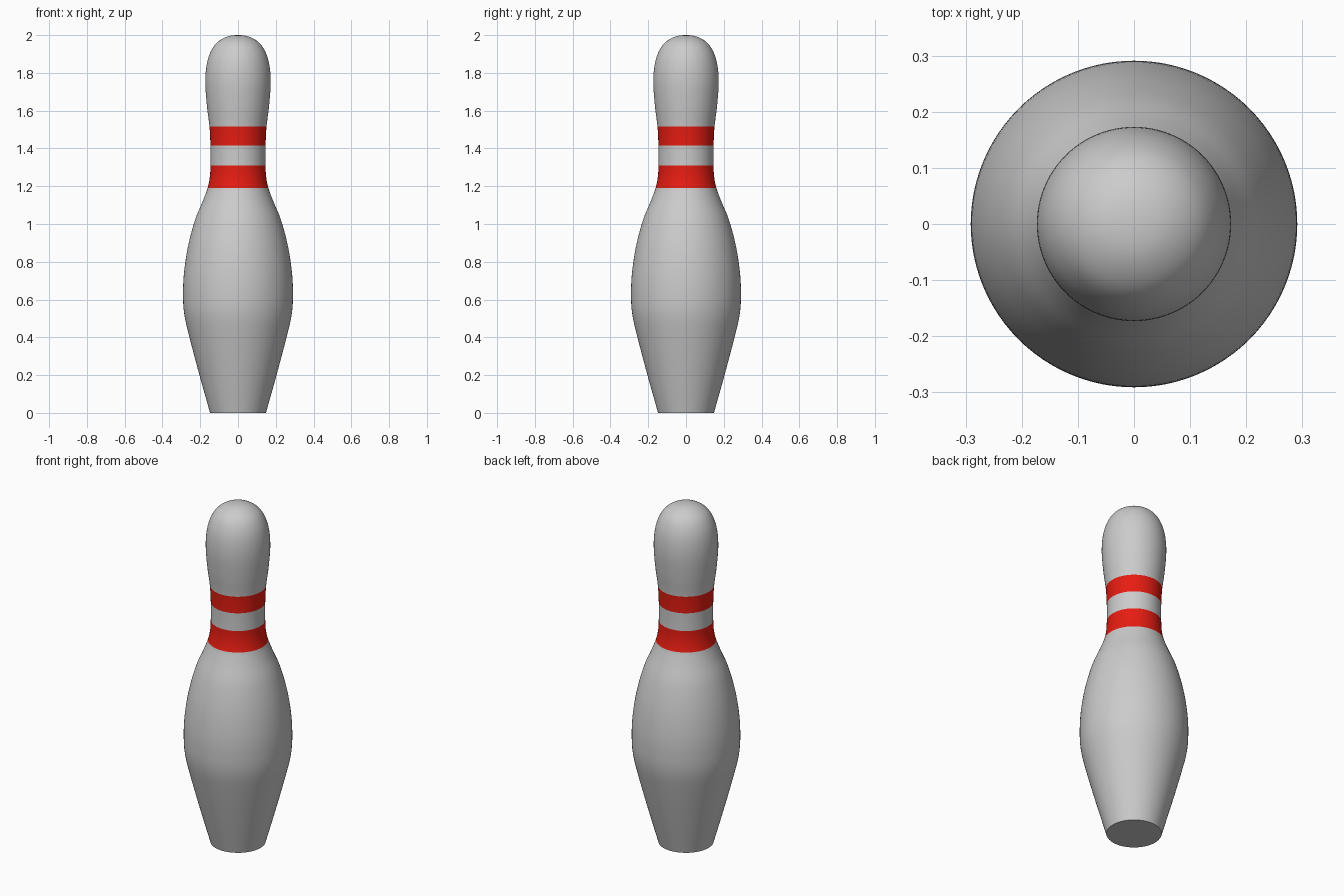
import bpy, bmesh, math
from mathutils import Vector

if "Cube" in bpy.data.objects:
    bpy.data.objects.remove(bpy.data.objects["Cube"])

SIDES = 96
STEPS = 5

# Silhouette as (radius, height), from the foot to the crown
PROFILE = [(0.148, 0), (0.204, 0.2), (0.257, 0.4), (0.284, 0.52), (0.291, 0.62),
           (0.286, 0.74), (0.265, 0.88), (0.228, 1.02), (0.187, 1.12),
           (0.161, 1.19), (0.149, 1.25), (0.146, 1.31), (0.146, 1.415),
           (0.151, 1.515), (0.164, 1.62), (0.173, 1.74), (0.168, 1.83),
           (0.150, 1.90), (0.117, 1.955), (0.063, 1.99), (0, 2)]
BANDS = [(1.19, 1.31), (1.415, 1.515)]


def smooth_curve(points, steps):
    """Catmull-Rom curve through all points, mirrored over the axis at the crown."""
    p = [Vector(q) for q in points]
    p = [2 * p[0] - p[1]] + p + [Vector((-p[-2].x, p[-2].y))]
    out = []
    for a, b, c, d in zip(p, p[1:], p[2:], p[3:]):
        for i in range(steps):
            t = i / steps
            out.append(0.5 * (2 * b + (c - a) * t + (2 * a - 5 * b + 4 * c - d) * t ** 2
                              + (3 * b - a - 3 * c + d) * t ** 3))
    return out


def colour(name, rgb):
    mat = bpy.data.materials.new(name)
    mat.diffuse_color = (*rgb, 1)
    mat.use_nodes = True
    mat.node_tree.nodes["Principled BSDF"].inputs["Base Color"].default_value = mat.diffuse_color
    return mat


# Lathe the silhouette into rings, closed by a flat foot and a crown point
bm = bmesh.new()
angles = [2 * math.pi * i / SIDES for i in range(SIDES)]
rings = [[bm.verts.new((q.x * math.cos(a), q.x * math.sin(a), q.y)) for a in angles]
         for q in smooth_curve(PROFILE, STEPS)]
crown = bm.verts.new((0, 0, 2))
bm.faces.new(rings[0][::-1])
for low, high in zip(rings, rings[1:]):
    for i in range(SIDES):
        j = (i + 1) % SIDES
        face = bm.faces.new((low[i], low[j], high[j], high[i]))
        # Red neck bands
        z = face.calc_center_median().z
        face.material_index = int(any(lo < z < hi for lo, hi in BANDS))
for i in range(SIDES):
    bm.faces.new((rings[-1][i], rings[-1][(i + 1) % SIDES], crown))

mesh = bpy.data.meshes.new("bowling_pin")
bm.to_mesh(mesh)
bm.free()
mesh.materials.append(colour("pin_white", (0.8, 0.8, 0.8)))
mesh.materials.append(colour("band_red", (0.8, 0.012, 0.006)))

pin = bpy.data.objects.new("bowling_pin", mesh)
bpy.context.collection.objects.link(pin)
bpy.context.view_layer.objects.active = pin
pin.select_set(True)
bpy.ops.object.shade_smooth_by_angle(angle=math.radians(40))
